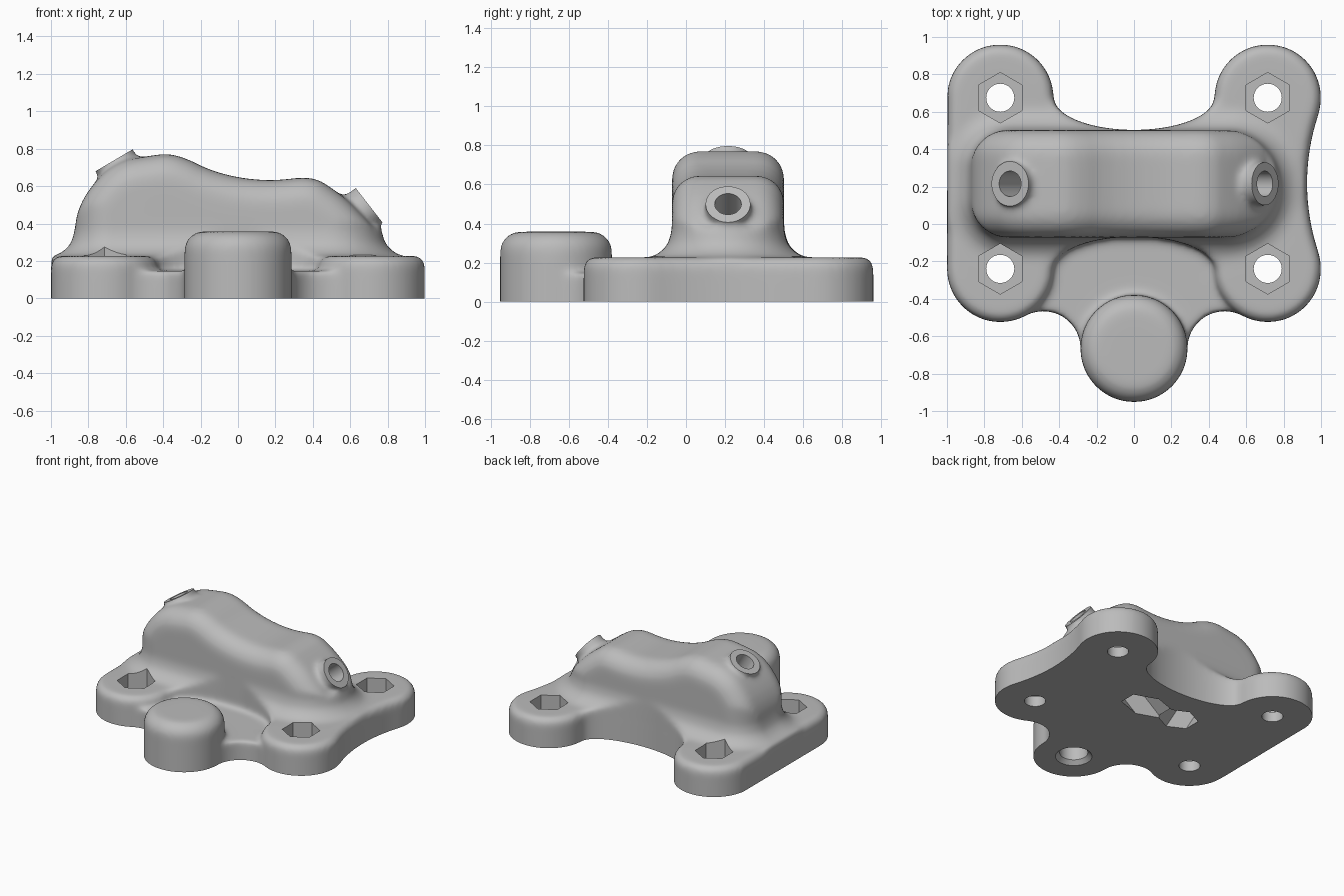
import bpy, bmesh, math
from mathutils import Matrix, Vector

cube = bpy.data.objects.get("Cube")
if cube:
    bpy.data.objects.remove(cube, do_unlink=True)

BOTTOM = -0.15          # rough underside, trimmed flat at z = 0 later
PAD, PAD_X, BACK_Y, FRONT_Y = 0.285, 0.715, 0.675, -0.24
BOSS_Y, MID_Y = -0.665, 0.215


# ---------- helpers ----------
def arc(cx, cy, rx, ry, a0, a1, n=20):
    """Points along an elliptical arc, last point left out."""
    pts = []
    for i in range(n):
        a = math.radians(a0 + (a1 - a0) * i / n)
        pts.append((cx + rx * math.cos(a), cy + ry * math.sin(a)))
    return pts


def make(name, bm):
    bmesh.ops.recalc_face_normals(bm, faces=bm.faces)
    mesh = bpy.data.meshes.new(name)
    bm.to_mesh(mesh)
    bm.free()
    ob = bpy.data.objects.new(name, mesh)
    bpy.context.scene.collection.objects.link(ob)
    return ob


def loft(name, rings, bevel=0.0, both=False):
    """Skin a stack of equal rings, cap it, optionally round the end loops."""
    bm = bmesh.new()
    loops = [[bm.verts.new(p) for p in ring] for ring in rings]
    n = len(loops[0])
    for low, high in zip(loops, loops[1:]):
        for i in range(n):
            j = (i + 1) % n
            bm.faces.new((low[i], low[j], high[j], high[i]))
    caps = [bm.faces.new(loops[-1]), bm.faces.new(loops[0][::-1])]
    bmesh.ops.recalc_face_normals(bm, faces=bm.faces)
    if bevel:
        edges = [e for f in caps[:2 if both else 1] for e in f.edges]
        bmesh.ops.bevel(bm, geom=edges, offset=bevel, offset_type='OFFSET', segments=6,
                        profile=0.5, affect='EDGES', clamp_overlap=False)
    return make(name, bm)


def prism(name, outline, top, bevel=0.0):
    return loft(name, [[(x, y, z) for x, y in outline] for z in (BOTTOM, top)], bevel)


def add_cone(bm, base, tilt, s0, s1, r0, r1=None, sides=48):
    """Cone or cylinder along an axis tilted from z towards x."""
    place = (Matrix.Translation(base) @ Matrix.Rotation(tilt, 4, 'Y')
             @ Matrix.Translation((0, 0, (s0 + s1) / 2)))
    bmesh.ops.create_cone(bm, cap_ends=True, segments=sides, radius1=r0,
                          radius2=r0 if r1 is None else r1, depth=s1 - s0, matrix=place)


def apply_modifiers(ob):
    graph = bpy.context.evaluated_depsgraph_get()
    mesh = bpy.data.meshes.new_from_object(ob.evaluated_get(graph))
    ob.modifiers.clear()
    ob.data = mesh


def boolean(ob, tool, operation):
    tool.hide_render = True
    mod = ob.modifiers.new(operation, 'BOOLEAN')
    mod.operation, mod.solver, mod.object = operation, 'EXACT', tool
    apply_modifiers(ob)
    bpy.data.objects.remove(tool, do_unlink=True)


def chaikin(pts):
    out = []
    for a, b in zip(pts, pts[1:] + pts[:1]):
        a, b = Vector(a), Vector(b)
        out += [a.lerp(b, 0.25), a.lerp(b, 0.75)]
    return out


# ---------- flange with four round pads ----------
SIDE_A, SIDE_R = 18.6, 1.148
flange_outline = (
    arc(PAD_X, BACK_Y, PAD, PAD, -SIDE_A, 180)
    + arc(0, BACK_Y, 0.43, 0.172, 0, -180, 30)
    + arc(-PAD_X, BACK_Y, PAD, PAD, 0, 180)
    + arc(-PAD_X, FRONT_Y, PAD, PAD, 180, 360)
    + arc(0, FRONT_Y, 0.43, 0.172, 180, 0, 30)
    + arc(PAD_X, FRONT_Y, PAD, PAD, 180, 360 + SIDE_A)
    + arc(2.073, (BACK_Y + FRONT_Y) / 2, SIDE_R, SIDE_R, 180 + SIDE_A, 180 - SIDE_A, 14))
parts = [prism("flange", flange_outline, 0.227, 0.055)]

# ---------- lower web and front boss ----------
web_outline = (arc(0.485, BOSS_Y, 0.2, 0.2, 61.6, 180)
               + arc(-0.485, BOSS_Y, 0.2, 0.2, 0, 118.4)
               + [(-PAD_X, FRONT_Y), (-0.6, 0), (0.6, 0), (PAD_X, FRONT_Y)])
parts.append(prism("web", web_outline, 0.147))
parts.append(prism("boss", arc(0, BOSS_Y, PAD + 0.002, PAD + 0.002, 0, 360, 56), 0.358, 0.1))


# ---------- humped housing ----------
def footprint(d, z):
    left, right, half = -0.87 - d, 0.765 + d, 0.285 + d
    rl, rr = 0.2 + d, 0.28 + d
    pts = (arc(right - rr, MID_Y + half - rr, rr, rr, 0, 90, 10)
           + arc(left + rl, MID_Y + half - rl, rl, rl, 90, 180, 10)
           + arc(left + rl, MID_Y - half + rl, rl, rl, 180, 270, 10)
           + arc(right - rr, MID_Y - half + rr, rr, rr, 270, 360, 10))
    return [(x, y, z) for x, y in pts]


ridge = [(-0.87, BOTTOM - 0.1), (-0.87, 0.3), (-0.87, 0.42), (-0.835, 0.52), (-0.775, 0.61),
         (-0.7, 0.69), (-0.6, 0.742), (-0.5, 0.757), (-0.38, 0.775), (-0.28, 0.75),
         (-0.15, 0.685), (0, 0.645), (0.15, 0.63), (0.25, 0.635), (0.35, 0.648),
         (0.43, 0.635), (0.5, 0.59), (0.58, 0.53), (0.66, 0.45), (0.73, 0.37),
         (0.765, 0.28), (0.77, BOTTOM - 0.1)]
ridge = chaikin(ridge)
housing = loft("housing", [[(x, y, z) for x, z in ridge]
                           for y in (MID_Y - 0.287, MID_Y + 0.287)], 0.14, True)
boolean(housing, loft("housing_plan", [footprint(0.004, -0.5), footprint(0.004, 1)]),
        'INTERSECT')
parts.append(housing)

# Concave foot around the housing, kept within the flange
FOOT = 0.155
steps = [i / 8 for i in range(9)]
rings = [footprint(FOOT, BOTTOM + 0.02)]
for t in steps:
    rings.append(footprint(FOOT * (1 - t), 0.222 + FOOT * (1 - math.sqrt(1 - t * t))))
foot = loft("housing_foot", rings)
boolean(foot, prism("foot_limit", flange_outline, 1), 'INTERSECT')
parts.append(foot)

# ---------- angled nozzles: base on the floor, tilt, length ----------
nozzles = [(Vector((-0.227, MID_Y, 0)), -math.atan2(0.508, 0.861), 0.857),
           (Vector((0.057, MID_Y, 0)), math.atan2(0.79, 0.614), 0.814)]
bm = bmesh.new()
for base, tilt, length in nozzles:
    add_cone(bm, base, tilt, length - 0.25, length + 0.08, 0.117)
    add_cone(bm, base, tilt, length - 0.16, length - 0.05, 0.17, 0.112)
parts.append(make("nozzles", bm))

# ---------- blend everything into one casting ----------
bm = bmesh.new()
for part in parts:
    bm.from_mesh(part.data)
    bpy.data.objects.remove(part, do_unlink=True)
body = make("bracket_body", bm)
remesh = body.modifiers.new("blend", 'REMESH')
remesh.mode, remesh.voxel_size = 'VOXEL', 0.016
soften = body.modifiers.new("soften", 'SMOOTH')
soften.factor, soften.iterations = 0.5, 16
apply_modifiers(body)

# ---------- crisp machined cuts ----------
trims, pockets, bores = bmesh.new(), bmesh.new(), bmesh.new()
bmesh.ops.create_cube(trims, size=1, matrix=Matrix.Translation((0, 0, -0.5))
                      @ Matrix.Diagonal((3, 3, 1, 1)))
# Bolt holes with hexagonal pockets
for x in (-PAD_X, PAD_X):
    for y in (FRONT_Y, BACK_Y):
        add_cone(pockets, (x, y, 0), 0, 0.08, 0.6, 0.135, sides=6)
        add_cone(bores, (x, y, 0), 0, -0.1, 0.2, 0.075)
# Chamfered blind hole under the boss
add_cone(pockets, (0, BOSS_Y, 0), 0, -0.05, 0.03, 0.18, 0.1)
add_cone(bores, (0, BOSS_Y, 0), 0, -0.1, 0.22, 0.1)
# Flat nozzle ends, bores, and hexagonal passages from below
for (base, tilt, length), hex_bm, bore_bm in zip(nozzles, (pockets, bores), (bores, pockets)):
    add_cone(trims, base, tilt, length, length + 0.2, 0.16)
    add_cone(hex_bm, base, tilt, -0.25, 0.4, 0.13, sides=6)
    add_cone(bore_bm, base, tilt, 0.36, length + 0.1, 0.068)
for name, cutter in (("trims", trims), ("pockets", pockets), ("bores", bores)):
    boolean(body, make(name, cutter), 'DIFFERENCE')

# ---------- material and shading ----------
grey = bpy.data.materials.new("plain_grey")
grey.use_nodes = True
colour = (0.5, 0.5, 0.5, 1)
grey.diffuse_color = colour
grey.node_tree.nodes["Principled BSDF"].inputs["Base Color"].default_value = colour
body.data.materials.clear()
body.data.materials.append(grey)
for face in body.data.polygons:
    face.material_index = 0

for ob in bpy.context.selected_objects:
    ob.select_set(False)
body.select_set(True)
bpy.context.view_layer.objects.active = body
bpy.ops.object.shade_smooth_by_angle(angle=math.radians(35))
